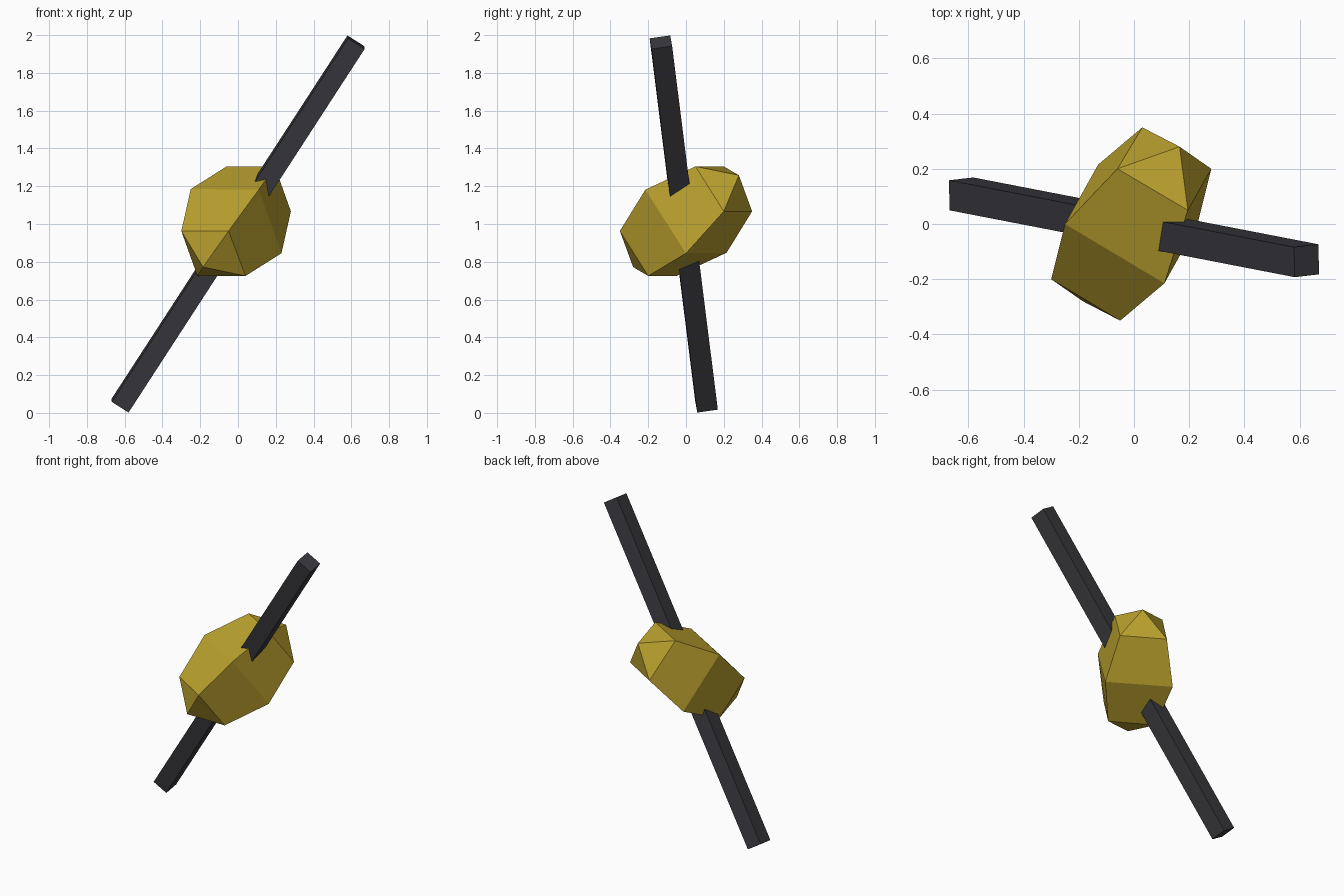
import bpy, bmesh
from mathutils import Vector, Matrix

if "Cube" in bpy.data.objects:
    bpy.data.objects.remove(bpy.data.objects["Cube"])


def material(name, rgb):
    m = bpy.data.materials.new(name)
    m.diffuse_color = (*rgb, 1)
    m.use_nodes = True
    m.node_tree.nodes["Principled BSDF"].inputs["Base Color"].default_value = m.diffuse_color
    return m


def add_object(name, bm, mat):
    bmesh.ops.recalc_face_normals(bm, faces=bm.faces)
    mesh = bpy.data.meshes.new(name)
    bm.to_mesh(mesh)
    bm.free()
    mesh.materials.append(mat)
    ob = bpy.data.objects.new(name, mesh)
    bpy.context.collection.objects.link(ob)
    return ob


gold = material("ochre gold", (0.50, 0.36, 0.028))
dark = material("dark grey", (0.042, 0.041, 0.048))

# Faceted nugget: half of the corners, mirrored through its centre, then hulled
centre = Vector((-0.01, 0, 1.015))
half = [(-0.05, 0.20, 0.29), (0.205, 0.05, 0.29), (0.175, 0.28, 0.243),
        (0.29, 0.20, 0.052), (0.04, 0.35, 0.052), (-0.24, 0.0, 0.17),
        (0.12, -0.215, 0.167)]
bm = bmesh.new()
for p in half:
    for s in (1, -1):
        bm.verts.new(centre + s * Vector(p))
bmesh.ops.convex_hull(bm, input=bm.verts[:])
bmesh.ops.dissolve_limit(bm, angle_limit=0.06, verts=bm.verts[:], edges=bm.edges[:])
add_object("nugget", bm, gold)

# Slanted square bar running through the nugget
axis = Vector((1.25, -0.242, 1.925))
length = axis.length
w = axis.normalized()
u = Vector((0.085, 0.01, -0.055))
u = (u - w * u.dot(w)).normalized()
v = w.cross(u)
rot = Matrix((u, v, w)).transposed().to_4x4()
bm = bmesh.new()
bmesh.ops.create_cube(bm, size=1, matrix=Matrix.Translation((0, -0.012, 1)) @ rot
                      @ Matrix.Diagonal((0.105, 0.11, length, 1)))
add_object("bar", bm, dark)
